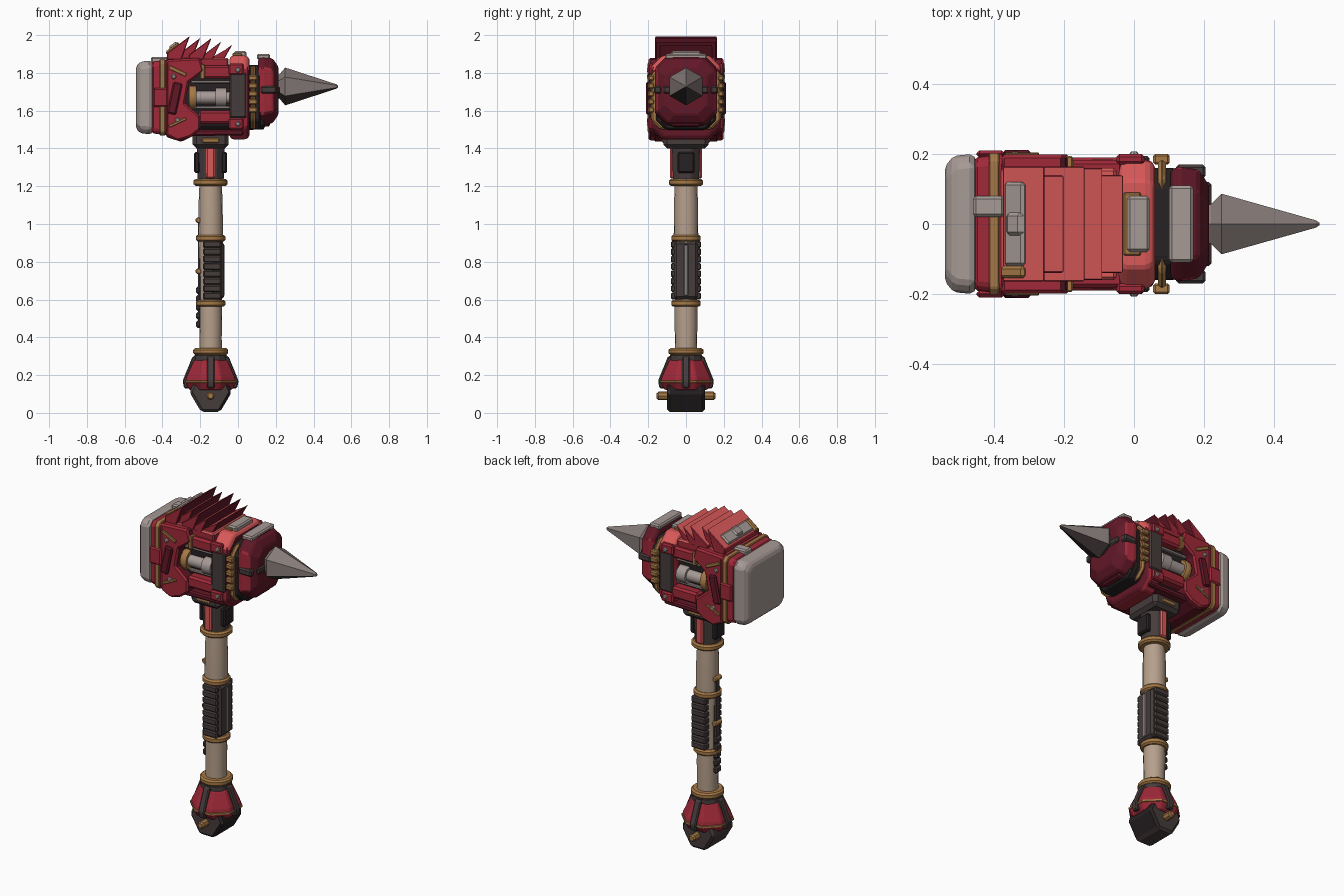
import bpy, bmesh, math, random
from mathutils import Vector, Matrix

if "Cube" in bpy.data.objects:
    bpy.data.objects.remove(bpy.data.objects["Cube"])
random.seed(4)
AXIS, MID = -.145, 1.67   # handle axis in x, head middle in z


def material(name, *rgb):
    m = bpy.data.materials.new(name)
    m.use_nodes = True
    m.diffuse_color = (*rgb, 1)
    node = next(n for n in m.node_tree.nodes if n.type == 'BSDF_PRINCIPLED')
    node.inputs["Base Color"].default_value = (*rgb, 1)
    return m


red = material("red paint", .35, .022, .04)
bright = material("bright red paint", .7, .1, .1)
maroon = material("dark red paint", .12, .009, .02)
gold = material("worn brass", .38, .19, .06)
wood = material("pale wood", .47, .35, .26)
steel = material("light steel", .38, .32, .3)
grey = material("spike steel", .24, .2, .19)
dark = material("dark iron", .06, .045, .044)
black = material("black iron", .02, .015, .016)


def finish(name, bm, mat, bevel=0, mirror=False, smooth=False):
    bmesh.ops.recalc_face_normals(bm, faces=bm.faces)
    mesh = bpy.data.meshes.new(name)
    bm.to_mesh(mesh)
    bm.free()
    mesh.materials.append(mat)
    ob = bpy.data.objects.new(name, mesh)
    bpy.context.collection.objects.link(ob)
    if bevel:
        mod = ob.modifiers.new("bevel", 'BEVEL')
        mod.width, mod.segments, mod.limit_method = bevel, 1, 'ANGLE'
    if mirror:
        mod = ob.modifiers.new("mirror", 'MIRROR')
        mod.use_axis = (False, True, False)
    if smooth:
        bpy.context.view_layer.objects.active = ob
        ob.select_set(True)
        bpy.ops.object.shade_smooth_by_angle(angle=math.radians(40))
        ob.select_set(False)
    return ob


def paint(ob, rule, *extra):
    """Give faces one of the extra colours by a rule on their direction."""
    for m in extra:
        ob.data.materials.append(m)
    for p in ob.data.polygons:
        p.material_index = int(rule(p.normal))


def box(name, x, y, z, mat, bevel=.008, mirror=False, tilt=0):
    """Box from (low, high) ranges, tilted in degrees around its own y axis."""
    bm = bmesh.new()
    bmesh.ops.create_cube(bm, size=1)
    size = [r[1] - r[0] for r in (x, y, z)]
    centre = Vector([(r[0] + r[1]) / 2 for r in (x, y, z)])
    turn = Matrix.Rotation(math.radians(tilt), 4, 'Y')
    bm.transform(Matrix.Translation(centre) @ turn @ Matrix.Diagonal((*size, 1)))
    return finish(name, bm, mat, bevel, mirror)


def loft(name, rings, mat, **kw):
    """Skin a closed solid through rings with equal vertex counts."""
    bm = bmesh.new()
    loops = [[bm.verts.new(p) for p in ring] for ring in rings]
    for a, b in zip(loops, loops[1:]):
        for i in range(len(a)):
            j = (i + 1) % len(a)
            bm.faces.new((a[i], a[j], b[j], b[i]))
    bm.faces.new(loops[0])
    bm.faces.new(loops[-1])
    return finish(name, bm, mat, **kw)


def side_plate(name, outline, y, mat, bevel=.008, mirror=False):
    return loft(name, [[(px, py, pz) for px, pz in outline] for py in y], mat,
                bevel=bevel, mirror=mirror)


def head_block(name, sections, mat, bevel=.008, cz=MID):
    """Octagonal block along x; sections are (x, half_y, half_z, corner cut)."""
    rings = []
    for x, hy, hz, cut in sections:
        pts = [(hy - cut, hz), (hy, hz - cut), (hy, cut - hz), (hy - cut, -hz)]
        pts += [(-y, -z) for y, z in pts]
        rings.append([(x, y, cz + z) for y, z in pts])
    return loft(name, rings, mat, bevel=bevel)


def turned(name, profile, mat, sides=16, axis='Z', at=(AXIS, 0, 0), phase=0, **kw):
    """Turned part; the profile is (radius, distance along the axis)."""
    rings = []
    for r, d in profile:
        ring = []
        for i in range(sides):
            a = math.tau * i / sides + phase
            c, s = r * math.cos(a), r * math.sin(a)
            ring.append(Vector(at) + Vector({'Z': (c, s, d), 'X': (d, s, c), 'Y': (c, d, s)}[axis]))
        rings.append(ring)
    return loft(name, rings, mat, **kw)


# Wooden shaft, slightly uneven, with brass rings
turned("shaft", [(.062 + random.uniform(-.004, .004), .3 + .1 * i) for i in range(10)], wood,
       smooth=True)
for label, z, r in (("pommel", .325, .092), ("lower", .58, .078), ("upper", .925, .078),
                    ("top", 1.22, .09)):
    turned(label + "_ring", [(r - .01, z - .018), (r, z - .009), (r, z + .009), (r - .01, z + .018)],
           gold, smooth=True)

# Ribbed grip on front and back, plain panel on the spike side
box("grip_panel", (AXIS, AXIS + .07), (-.065, .065), (.6, .91), dark, .015)
box("grip_panel_strip", (AXIS + .05, AXIS + .073), (-.012, .012), (.62, .89), grey, .003)
for i in range(8):
    z = .6 + i * .039
    box(f"grip_rib_{i}", (AXIS - .04, AXIS + .058), (.03, .08), (z, z + .038), dark, .007, True)

# Strap laced along the striking side of the shaft
box("lace_strap", (AXIS - .068, AXIS - .04), (-.022, .022), (.46, 1.02), dark)
for i in range(5):
    z = .45 + i * .045
    box(f"lace_knot_{i}", (AXIS - .078, AXIS - .05), (-.028, .028), (z, z + .04), dark, .01)
for z in (.75, 1.02):
    turned("lace_stud", [(.018, -.03), (.018, .03)], gold, 8, 'Y', (AXIS - .063, 0, z), bevel=.006)

# Pommel: iron wedge foot, flared red guard, iron straps, brass trim
foot = [(-.05, .005), (.05, .005), (.112, .11), (.085, .17), (-.085, .17), (-.112, .11)]
paint(side_plate("pommel_foot", [(AXIS + x, z) for x, z in foot], (-.1, .1), dark, .014),
      lambda n: n.x > .4, black)
turned("pommel_guard", [(.12, .12), (.145, .16), (.138, .19), (.095, .28)], red, 8,
       phase=math.pi / 8, bevel=.006)
turned("pommel_trim", [(.12, .15), (.147, .16), (.147, .17), (.12, .18)], gold, 8, phase=math.pi / 8)
turned("pommel_collar", [(.09, .25), (.085, .31)], dark, 12, bevel=.006)
strap = [(.14, .13), (.148, .17), (.095, .3), (.06, .3), (.06, .13)]
loft("pommel_strap", [[(AXIS + x, y, z) for y, z in strap] for x in (-.02, .02)], dark,
     mirror=True, bevel=.006)
for s in (-1, 1):
    side_plate("pommel_cross_strap", [(AXIS + s * r, z) for r, z in strap], (-.02, .02), dark, .006)
turned("pommel_knob", [(.022, .09), (.022, .145), (.014, .155)], gold, 8, 'Y', (AXIS, 0, .09),
       mirror=True)

# Neck socket under the head
turned("neck_socket", [(.075, 1.23), (.08, 1.42)], dark, 8, phase=math.pi / 8, bevel=.008)
box("neck_red_strip", (AXIS - .024, AXIS + .022), (.06, .086), (1.24, 1.42), bright, mirror=True)
for s in (-1, 1):
    cx = AXIS + s * .072
    box("neck_rib", (cx - .016, cx + .016), (-.045, .045), (1.27, 1.38), black)
box("neck_block", (-.24, -.05), (-.12, .12), (1.4, 1.5), dark, .02)
box("neck_trim", (-.19, -.1), (-.126, .126), (1.43, 1.455), gold, .004)

# Head core and striking face
head_block("head_core", [(-.42, .14, .18, .03), (.14, .13, .17, .03)], black)
head_block("striking_face", [(-.54, .165, .165, .03), (-.515, .195, .19, .03),
                             (-.46, .2, .195, .03), (-.445, .17, .17, .03)], steel, .01)
head_block("face_backing", [(-.455, .19, .19, .02), (-.37, .2, .2, .02)], red)
head_block("face_brass_band", [(-.415, .203, .202, .02), (-.385, .203, .202, .02)], gold, .004)
box("face_clip", (-.46, -.37), (.02, .08), (1.85, 1.885), steel)
box("side_clip", (-.45, -.37), (.19, .21), (1.62, 1.72), red, mirror=True)

# Red housing behind the face, with an open jaw on each side
jaw = [(-.38, 1.87), (-.2, 1.88), (-.18, 1.81), (-.26, 1.75), (-.28, 1.64), (-.2, 1.57),
       (-.2, 1.5), (-.25, 1.46), (-.32, 1.44), (-.38, 1.47)]
paint(side_plate("housing_jaw", jaw, (.12, .198), red, .01, True), lambda n: n.x > .3, maroon)
paint(box("housing_roof", (-.38, -.05), (-.16, .16), (1.82, 1.88), red), lambda n: n.z > .5, bright)
side_plate("housing_belly", [(-.38, 1.5), (.03, 1.5), (.03, 1.47), (-.24, 1.465), (-.3, 1.435),
                             (-.38, 1.46)], (-.17, .17), maroon)
box("jaw_brass_upper", (-.37, -.27), (.19, .205), (1.8, 1.82), gold, .003, True, 25)
box("jaw_brass_lower", (-.37, -.27), (.19, .205), (1.53, 1.545), gold, .003, True, -25)
box("jaw_rib", (-.36, -.31), (.19, .212), (1.58, 1.75), maroon, mirror=True, tilt=12)

# Side beams and the piston between them
box("upper_beam", (-.19, -.03), (.12, .183), (1.77, 1.84), red, .012, True)
box("lower_beam", (-.21, -.03), (.12, .19), (1.53, 1.6), red, .012, True)
box("beam_brass", (-.2, -.175), (.15, .194), (1.765, 1.845), gold, .004, True)
turned("piston", [(.035, -.22), (.035, -.12), (.05, -.12), (.05, -.06), (.03, -.06), (.03, 0)],
       steel, 12, 'X', (0, .135, MID), mirror=True, smooth=True)
turned("piston_brass_ring", [(.06, -.26), (.065, -.25), (.065, -.23), (.06, -.22)],
       gold, 12, 'X', (0, .125, MID), mirror=True, smooth=True)
for z in (1.61, 1.745):
    box("window_rail", (-.25, -.03), (.12, .15), (z, z + .015), steel, .003, True)

# Red clamp round the middle, with iron straps and a steel top panel
paint(head_block("clamp", [(-.045, .17, .21, .06), (-.03, .185, .222, .06),
                           (.04, .185, .222, .06), (.06, .17, .21, .06)], red),
      lambda n: 1 if n.z > .3 else 2 * (n.x > .3), bright, maroon)
box("clamp_strap", (-.045, .045), (.17, .195), (1.56, 1.8), dark, mirror=True)
box("clamp_top_panel", (-.02, .045), (-.08, .08), (1.88, 1.915), steel)
box("clamp_top_trim", (-.03, .02), (-.09, .09), (1.88, 1.905), gold, .004)
for z in (1.5, 1.79):
    box("clamp_lug", (-.05, .03), (.17, .2), (z, z + .06), red, mirror=True)

# Toothed brass band and nose cap, red on its flanks
head_block("nose_gap", [(.05, .16, .17, .05), (.12, .16, .17, .05)], black)
head_block("nose_brass_band", [(.068, .185, .17, .05), (.092, .185, .17, .05)], gold, .01)
for i in range(5):
    z = 1.59 + i * .042
    box(f"brass_tooth_{i}", (.055, .102), (.17, .2), (z, z + .03), gold, .006, True)
paint(head_block("nose_cap", [(.105, .155, .165, .05), (.13, .165, .185, .06),
                              (.185, .155, .17, .06), (.215, .11, .125, .05)], maroon, cz=1.705),
      lambda n: abs(n.y) > .8, red)
head_block("nose_ridge", [(.11, .14, .193, .07), (.17, .14, .188, .07)], maroon, cz=1.705)
box("nose_top_panel", (.1, .17), (-.11, .11), (1.87, 1.9), steel)
box("nose_side_strap", (.12, .205), (.13, .17), (1.69, 1.73), dark, mirror=True)
box("nose_front_strap", (.2, .222), (-.12, .12), (1.69, 1.73), dark)

# Faceted spike, blackened underneath
paint(turned("spike", [(.06, .2), (.065, .22), (.1, .25), (.012, .52), (.004, .53)], grey, 6, 'X',
             (0, 0, 1.728)), lambda n: n.z < -.3, dark)

# Overlapping wedge plates on the roof, pointing toward the spike
for i, (tip, top, half) in enumerate(((-.255, 1.995, .165), (-.2, 1.985, .14), (-.14, 1.985, .165),
                                      (-.09, 1.965, .16), (-.03, 1.95, .14))):
    wedge = [(tip - .12, top - .09), (tip, top), (tip - .045, 1.87), (tip - .12, 1.87)]
    paint(side_plate(f"roof_plate_{i}", wedge, (-half, half), red, .004),
          lambda n: 1 if n.z > .3 else 2 * (n.x > .3), bright, maroon)
box("roof_buckle_bar", (-.372, -.302), (-.12, .12), (1.915, 1.945), steel, tilt=-37)
box("roof_buckle", (-.37, -.31), (-.035, .035), (1.93, 1.955), steel, .012, tilt=-37)
box("roof_buckle_trim", (-.385, -.3), (-.155, -.12), (1.91, 1.94), gold, tilt=-37)

# Bolts on both sides of the head
for x, z in ((-.34, 1.78), (-.32, 1.55), (0, 1.815), (0, 1.53)):
    turned("bolt", [(.014, .16), (.014, .2), (.008, .207)], steel, 8, 'Y', (x, 0, z), mirror=True)
